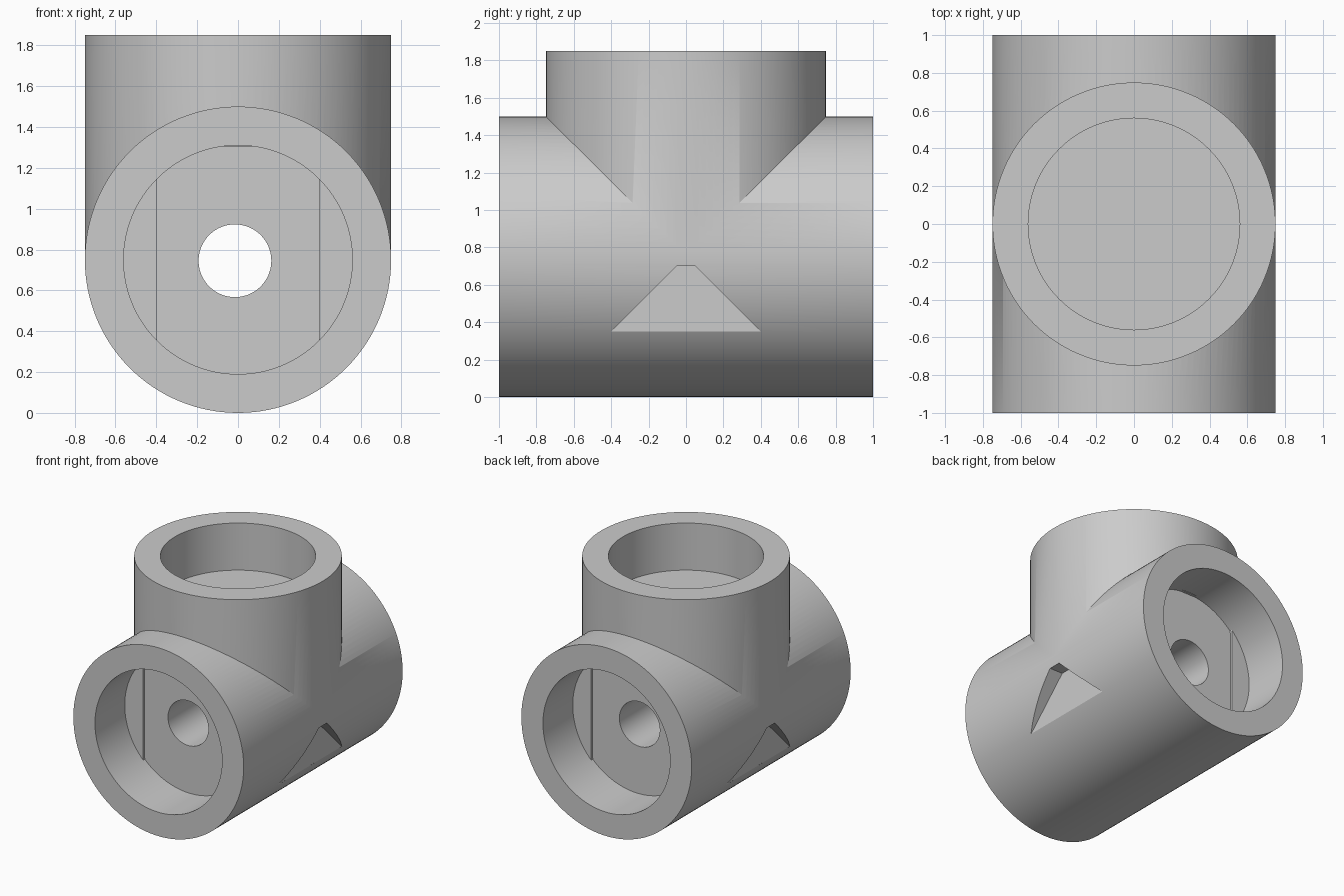
import bpy, bmesh, math
from mathutils import Matrix

if "Cube" in bpy.data.objects:
    bpy.data.objects.remove(bpy.data.objects["Cube"])

SIDES = 128
AXIS_Z = 0.75      # height of the horizontal pipe's axis
BORE = 0.56

grey = bpy.data.materials.new("plain grey")
grey.use_nodes = True
colour = (0.6, 0.6, 0.6, 1)
grey.diffuse_color = colour
grey.node_tree.nodes["Principled BSDF"].inputs["Base Color"].default_value = colour


def ring(radius, width=9, top=9):
    """Circle in the local XY plane, trimmed flat at both sides and the top."""
    pts = []
    for i in range(SIDES):
        a = 2 * math.pi * i / SIDES
        x, y = radius * math.cos(a), radius * math.sin(a)
        pts.append((max(-width, min(width, x)), min(top, y)))
    return pts


def loft(name, sections, matrix):
    """Closed solid through (outline, local height) sections."""
    bm = bmesh.new()
    rows = [[bm.verts.new((x, y, h)) for x, y in pts] for pts, h in sections]
    n = len(rows[0])
    for low, high in zip(rows, rows[1:]):
        for i in range(n):
            j = (i + 1) % n
            bm.faces.new((low[i], low[j], high[j], high[i]))
    bm.faces.new(rows[0][::-1])
    bm.faces.new(rows[-1])
    bmesh.ops.remove_doubles(bm, verts=bm.verts, dist=1e-5)
    bmesh.ops.transform(bm, matrix=matrix, verts=bm.verts)
    bmesh.ops.recalc_face_normals(bm, faces=bm.faces)
    mesh = bpy.data.meshes.new(name)
    bm.to_mesh(mesh)
    bm.free()
    mesh.materials.append(grey)
    obj = bpy.data.objects.new(name, mesh)
    bpy.context.collection.objects.link(obj)
    return obj


def combine(target, tool, operation):
    mod = target.modifiers.new(operation.lower(), "BOOLEAN")
    mod.object, mod.operation, mod.solver = tool, operation, "EXACT"
    bpy.context.view_layer.objects.active = target
    bpy.ops.object.modifier_apply(modifier=mod.name)
    bpy.data.objects.remove(tool)


# Local Z points to the front; local Y stays up
front = Matrix.Translation((0, 0, AXIS_Z)) @ Matrix.Rotation(math.pi / 2, 4, "X")
back = Matrix.Rotation(math.pi, 4, "Z") @ front
upright = Matrix.Identity(4)

# Outer tee body
body = loft("tee_fitting", [(ring(0.75), -1), (ring(0.75), 1)], front)
branch = loft("top_branch", [(ring(0.749), AXIS_Z), (ring(0.749), 1.85)], upright)
combine(body, branch, "UNION")

# Blind sockets at both ends, each with a shallow channel in its floor
channel = ring(BORE, 0.4, 0.555)
for side in (front, back):
    socket = loft("end_socket", [(channel, 0.605), (channel, 0.625),
                                 (ring(BORE), 0.625), (ring(BORE), 1.1)], side)
    combine(body, socket, "DIFFERENCE")

# Blind socket in the branch
combine(body, loft("top_socket", [(ring(BORE), 1.475), (ring(BORE), 2)], upright), "DIFFERENCE")

# Through hole along the pipe
hole = Matrix.Translation((-0.015, 0, -0.005)) @ front
combine(body, loft("through_hole", [(ring(0.178), -0.9), (ring(0.178), 0.9)], hole), "DIFFERENCE")

# Flat-floored trapezoid notches on both sides
trapezoid = [(-0.4, 0.35), (0.4, 0.35), (0.05, 0.7), (-0.05, 0.7)]
to_side = Matrix(((0, 0, 1, 0), (1, 0, 0, 0), (0, 1, 0, 0), (0, 0, 0, 1)))
for turn in (0, math.pi):
    notch = loft("side_notch", [(trapezoid, 0.634), (trapezoid, 0.9)],
                 Matrix.Rotation(turn, 4, "Z") @ to_side)
    combine(body, notch, "DIFFERENCE")

# Smooth pipe walls with crisp rims
bpy.ops.object.select_all(action="DESELECT")
body.select_set(True)
bpy.context.view_layer.objects.active = body
bpy.ops.object.shade_smooth_by_angle(angle=math.radians(30))
